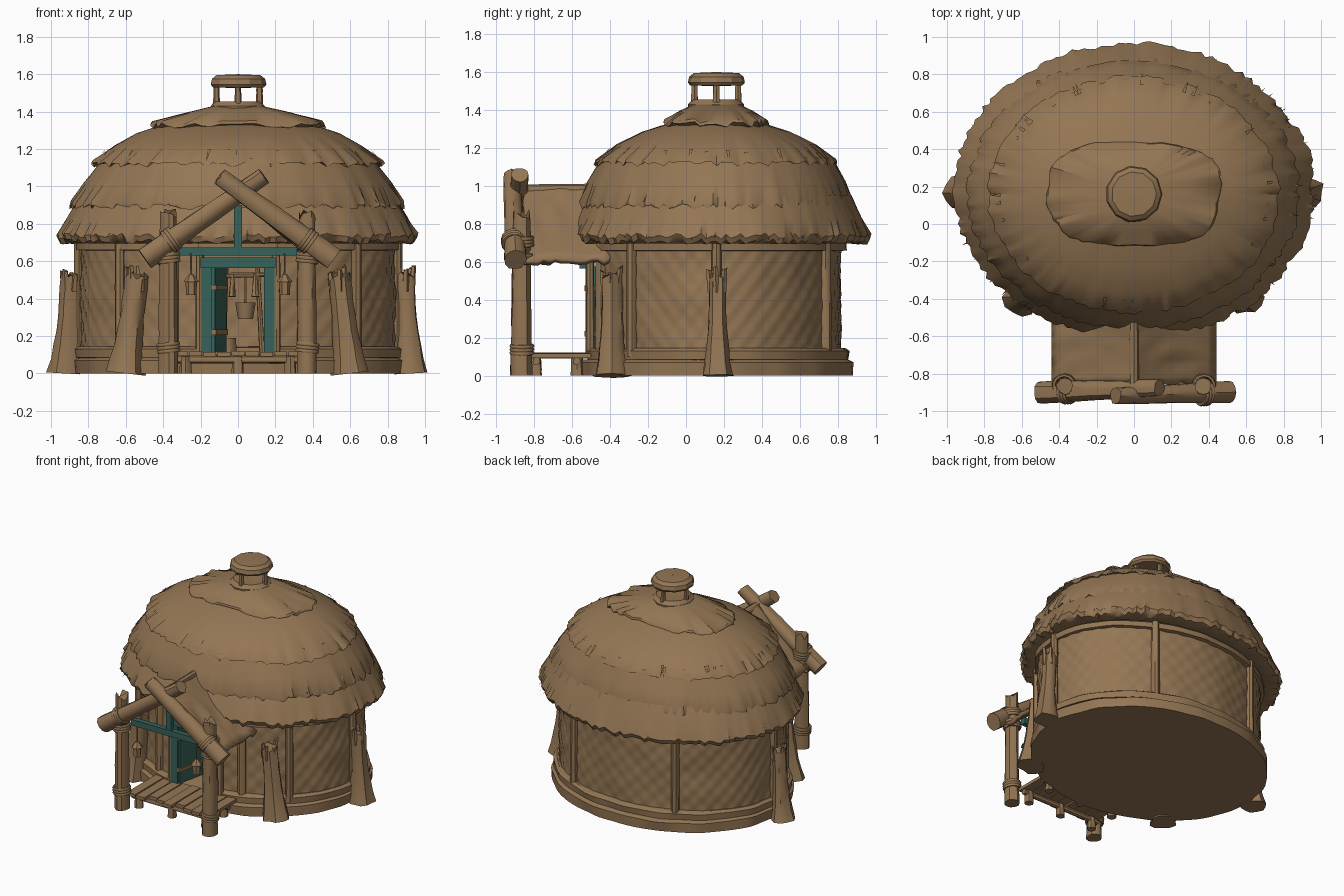
import bpy, bmesh, math, random
from math import pi, sin, cos, radians
from mathutils import Vector, noise

random.seed(4)
if "Cube" in bpy.data.objects:
    bpy.data.objects.remove(bpy.data.objects["Cube"], do_unlink=True)

CY = 0.16  # centre of the round house


def material(name, rgb):
    m = bpy.data.materials.new(name)
    m.use_nodes = True
    m.diffuse_color = (*rgb, 1)
    m.node_tree.nodes["Principled BSDF"].inputs["Base Color"].default_value = (*rgb, 1)
    return m


BROWN = material("warm brown", (0.295, 0.18, 0.088))
TEAL = material("painted teal", (0.038, 0.122, 0.103))


def finish(name, bm, mat=BROWN, angle=40):
    bmesh.ops.recalc_face_normals(bm, faces=bm.faces)
    me = bpy.data.meshes.new(name)
    bm.to_mesh(me)
    bm.free()
    me.materials.append(mat)
    ob = bpy.data.objects.new(name, me)
    bpy.context.collection.objects.link(ob)
    bpy.ops.object.select_all(action='DESELECT')
    ob.select_set(True)
    bpy.context.view_layer.objects.active = ob
    if angle:
        bpy.ops.object.shade_smooth_by_angle(angle=radians(angle))
    return ob


def skin(bm, rings, closed=True, caps=False):
    """Bridge rows of points with quads."""
    rows = [[bm.verts.new(p) for p in ring] for ring in rings]
    n = len(rows[0])
    for a, b in zip(rows, rows[1:]):
        for i in range(n if closed else n - 1):
            j = (i + 1) % n
            bm.faces.new((a[i], a[j], b[j], b[i]))
    if caps:
        bm.faces.new(rows[0])
        bm.faces.new(rows[-1])


def oval(name, rows, n=96, start=0, sweep=360, rough=0.0, ragged=(), weave=0.0,
         square=1.0, angle=40, cy=CY, front=1.0):
    """Sweep (x radius, y radius, z) rows round the house; front stretches the -y half."""
    closed = sweep == 360
    bm = bmesh.new()
    fringe = [random.uniform(-1, 1) for _ in range(n + 1)]
    rings = []
    for k, (rx, ry, z) in enumerate(rows):
        ring = []
        for i in range(n if closed else n + 1):
            a = radians(start + sweep * i / n)
            c, s = [math.copysign(abs(t) ** square, t) for t in (cos(a), sin(a))]
            p = Vector((rx * c, ry * s * (front if s < 0 else 1), z))
            f = 1 + rough * noise.noise(p * 6) + weave * sin(i * pi / 3) * sin(k * pi / 3)
            if k in ragged:
                f += fringe[i] * 0.017
                p.z += fringe[(i * 7) % n] * 0.016
            ring.append((p.x * f, p.y * f + cy, p.z))
        rings.append(ring)
    skin(bm, rings, closed)
    return finish(name, bm, angle=angle)


def log(name, p, q, r0, r1, sides=10, jag=0.0, rough=0.08, rings=6, flare=0.0):
    """Rough tapered timber from p to q; jag splinters the far end, flare spreads the foot."""
    p, q = Vector(p), Vector(q)
    d = (q - p).normalized()
    turn = d.to_track_quat('Z', 'Y')
    bm = bmesh.new()
    ribs = [random.uniform(-rough, rough) for _ in range(sides)]
    out = []
    for k in range(rings):
        t = k / (rings - 1)
        r = r0 + (r1 - r0) * t + flare * (1 - t) ** 3
        ring = []
        for i in range(sides):
            a = 2 * pi * i / sides
            f = r * (1 + ribs[i] + random.uniform(-rough, rough) * 0.4)
            v = p.lerp(q, t) + turn @ Vector((f * cos(a), f * sin(a), 0))
            if k == rings - 1:
                v += d * jag * random.uniform(-1, 0.6)
            ring.append(v)
        out.append(ring)
    skin(bm, out, caps=True)
    return finish(name, bm)


def box(name, loc, size, mat=BROWN, turn=0.0):
    bm = bmesh.new()
    bmesh.ops.create_cube(bm, size=1)
    bmesh.ops.scale(bm, vec=size, verts=bm.verts)
    ob = finish(name, bm, mat, 0)
    ob.location = loc
    ob.rotation_euler.z = turn


def rope(name, centre, axis, r):
    """Three coils wound round an axis."""
    axis = Vector(axis).normalized()
    for k in range(3):
        bpy.ops.mesh.primitive_torus_add(location=Vector(centre) + axis * k * 0.018,
                                         rotation=axis.to_track_quat('Z', 'Y').to_euler(),
                                         major_radius=r, minor_radius=0.011,
                                         major_segments=14, minor_segments=6)
        ob = bpy.context.object
        ob.name = f"{name}_{k}"
        ob.data.materials.append(BROWN)
        bpy.ops.object.shade_smooth_by_angle(angle=radians(60))


# Foundation, floor and the two timber hoops
oval("foundation", [(0.001, 0.001, 0), (0.87, 0.725, 0), (0.875, 0.73, 0.07), (0.85, 0.70, 0.085),
                    (0.001, 0.001, 0.1)], rough=0.02)
DOOR, SPAN = -90 + 14, 360 - 28
oval("lower_hoop", [(0.83, 0.64, 0.08), (0.865, 0.70, 0.085), (0.87, 0.705, 0.13),
                    (0.85, 0.68, 0.145), (0.82, 0.63, 0.14)], start=DOOR, sweep=SPAN, rough=0.02)
oval("upper_hoop", [(0.82, 0.64, 0.655), (0.862, 0.685, 0.66), (0.862, 0.685, 0.70),
                    (0.82, 0.64, 0.71)], start=DOOR, sweep=SPAN, rough=0.015)

# Woven wall, open at the doorway
oval("woven_wall", [(0.84, 0.655, 0.1 + 0.6 * k / 30) for k in range(31)], n=240,
     start=DOOR, sweep=SPAN, weave=0.006, rough=0.012, angle=70)
oval("wall_above_door", [(0.84, 0.655, 0.6), (0.84, 0.655, 0.78)], n=8,
     start=-90 - 14, sweep=28)

# Upright wall timbers
for a in (0, 60, 120, 180, -42, -138, -66, -114):
    x, y = 0.85 * cos(radians(a)), CY + 0.665 * sin(radians(a))
    log("wall_post", (x, y, 0.1), (x, y, 0.71), 0.03, 0.028, 8)

# Thatch tiers, lowest first, each with a ragged lip
oval("thatch_lower", [(0.82, 0.63, 0.72), (0.90, 0.72, 0.695), (0.945, 0.765, 0.705),
                      (0.96, 0.78, 0.735), (0.915, 0.745, 0.83), (0.84, 0.685, 0.95)],
     n=190, rough=0.015, ragged=(2, 3), cy=0.185, front=1.02)
oval("thatch_middle", [(0.83, 0.66, 0.91), (0.885, 0.71, 0.89), (0.885, 0.71, 0.91),
                       (0.82, 0.67, 1.02), (0.72, 0.60, 1.15)],
     n=170, rough=0.018, ragged=(1, 2), cy=0.17, front=1.03)
oval("thatch_upper", [(0.70, 0.58, 1.13), (0.775, 0.63, 1.115), (0.765, 0.625, 1.13),
                      (0.66, 0.52, 1.22), (0.54, 0.39, 1.285), (0.40, 0.25, 1.33)],
     n=140, rough=0.02, ragged=(1, 2), front=1.01)
oval("thatch_crown", [(0.38, 0.22, 1.31), (0.46, 0.275, 1.325), (0.45, 0.27, 1.34),
                      (0.28, 0.19, 1.395), (0.13, 0.12, 1.43), (0.001, 0.001, 1.44)],
     n=64, rough=0.05, ragged=(1, 2), square=0.7)

# Loose straw tufts lying on the thatch
bm = bmesh.new()
for _ in range(130):
    a = random.uniform(0, 2 * pi)
    rx, ry, z = random.choice([(0.965, 0.785, 0.725), (0.89, 0.715, 0.90), (0.765, 0.625, 1.125)])
    side = Vector((-sin(a), cos(a), 0)) * 0.01
    tip = Vector((rx * cos(a), ry * sin(a) + CY + 0.01, z + random.uniform(-0.015, 0.01)))
    root = tip + Vector((-cos(a) * 0.05, -sin(a) * 0.05, 0.065))
    tip += Vector((cos(a), sin(a), 0)) * random.uniform(0, 0.02)
    bm.faces.new([bm.verts.new(v) for v in (root - side, root + side, tip)])
finish("straw_tufts", bm, angle=0)

# Smoke vent
oval("vent_collar", [(0.14, 0.14, 1.39), (0.145, 0.145, 1.43), (0.12, 0.12, 1.455),
                     (0.001, 0.001, 1.45)], n=14, rough=0.1)
for k in range(4):
    x, y = 0.115 * cos(k * pi / 2), CY + 0.115 * sin(k * pi / 2)
    log("vent_post", (x, y, 1.43), (x, y, 1.54), 0.02, 0.017, 6)
oval("vent_cap", [(0.001, 0.001, 1.525), (0.14, 0.14, 1.53), (0.152, 0.152, 1.545),
                  (0.145, 0.145, 1.575), (0.12, 0.12, 1.595), (0.001, 0.001, 1.60)], n=11, angle=30)

# Splintered buttress stumps
for s in (-1, 1):
    for bx, tx, y, r in ((0.60, 0.54, -0.39, 0.055), (0.925, 0.895, 0.165, 0.048)):
        log("buttress_stump", (s * bx, y, 0), (s * tx, y, 0.53), r, r, 12, 0.03, 0.14, 8, 0.04)
        for k in range(5):
            a = k * 1.26 + s
            x, v = s * tx + r * 0.7 * cos(a), y + r * 0.7 * sin(a)
            log("buttress_splinter", (x, v, 0.44), (x + 0.012 * cos(a), v + 0.012 * sin(a),
                random.uniform(0.53, 0.58)), 0.02, 0.014, 5, 0.015)

# Porch posts with rope bindings
for s in (-1, 1):
    x = s * 0.37
    log("porch_post", (x, -0.865, 0), (x, -0.865, 0.86), 0.055, 0.045, 12, 0.035, 0.1, 9)
    for z in (0.12, 0.60, 0.69):
        rope("rope_binding", (x, -0.865, z), (0.1 * s, 0, 1), 0.055)
    log("door_side_post", (s * 0.205, -0.505, 0.1), (s * 0.205, -0.505, 0.66), 0.025, 0.022, 8)

# Crossed gable logs, bound at the posts
for name, p, q in (("gable_log_left", Vector((-0.50, -0.90, 0.615)), Vector((0.14, -0.875, 1.06))),
                   ("gable_log_right", Vector((0.51, -0.90, 0.61)), Vector((-0.10, -0.92, 1.05)))):
    log(name, p, q, 0.06, 0.045, 12, 0.01, rings=8)
    rope(name + "_rope", p.lerp(q, 0.2), q - p, 0.06)
log("ridge_log", (0, -0.92, 0.98), (0, -0.45, 0.985), 0.028, 0.025, 8)

# Porch roof: a gabled sheet of thatch
bm = bmesh.new()
rings = []
for j in range(15):
    y = -0.85 + 0.45 * j / 14
    ring = []
    for i in range(-10, 11):
        t = abs(i) / 10
        edge = random.uniform(-0.02, 0.01) if t == 1 else 0
        ring.append((i * 0.044, y + (random.uniform(-0.012, 0.012) if j == 0 else 0),
                     1.005 - 0.385 * t - 0.015 * sin(pi * t) + edge
                     + 0.02 * noise.noise(Vector((i * 0.5, y * 14, 0)))))
    rings.append(ring)
skin(bm, rings, closed=False)
sheet = finish("porch_thatch", bm, angle=50)
sheet.modifiers.new("Thickness", 'SOLIDIFY').thickness = 0.03

# Porch deck on stubs
for k in range(9):
    front = random.uniform(-0.86, -0.80)
    box("deck_plank", ((k - 4) * 0.076, (front - 0.50) / 2, 0.105 + random.uniform(-0.004, 0.004)),
        (0.07, -0.50 - front, 0.024))
for y in (-0.79, -0.575):
    log("deck_beam", (-0.33, y, 0.075), (0.33, y, 0.075), 0.02, 0.02, 8)
    for x in (-0.28, 0, 0.28):
        log("deck_stub", (x, y, 0), (x, y, 0.09), 0.032, 0.028, 8)

# Painted door frame, open door and gable truss
for s in (-1, 1):
    box("door_jamb", (s * 0.167, -0.51, 0.355), (0.058, 0.04, 0.49), TEAL)
box("door_lintel", (0, -0.535, 0.592), (0.40, 0.055, 0.055), TEAL)
box("truss_beam", (0, -0.815, 0.652), (0.63, 0.04, 0.045), TEAL)
box("truss_king_post", (0, -0.815, 0.785), (0.042, 0.036, 0.23), TEAL)
TURN = radians(78)
box("door_leaf", (-0.105, -0.37, 0.345), (0.30, 0.025, 0.46), TEAL, TURN)
for z in (0.22, 0.46):
    box("door_strap", (-0.098, -0.385, z), (0.30, 0.026, 0.028), BROWN, TURN)

# Hanging lanterns
for s in (-1, 1):
    x, y = s * 0.25, -0.855
    log("lantern_cord", (x, y, 0.52), (x, y, 0.64), 0.005, 0.005, 5, rings=2)
    log("lantern_roof", (x, y, 0.49), (x, y, 0.53), 0.042, 0.012, 6, rings=2, rough=0)
    log("lantern_body", (x, y, 0.42), (x, y, 0.49), 0.027, 0.031, 6, rings=2, rough=0)

# Things inside: hearth rack, kettle and stools
for x in (-0.08, 0.13):
    log("rack_leg", (x, -0.1, 0.09), (x * 0.8, -0.1, 0.58), 0.016, 0.013, 7)
log("rack_bar", (-0.16, -0.1, 0.52), (0.18, -0.1, 0.53), 0.015, 0.013, 7)
log("kettle", (0.04, -0.1, 0.29), (0.04, -0.1, 0.38), 0.04, 0.055, 12, rough=0, rings=4)
log("kettle_cord", (0.04, -0.1, 0.38), (0.04, -0.1, 0.53), 0.006, 0.006, 5, rings=2)
for x in (-0.03, 0.09):
    log("dried_bundle", (x, -0.12, 0.41), (x, -0.11, 0.53), 0.022, 0.008, 7, rough=0.2)
    log("stool", (x * 2, 0.05, 0.09), (x * 2, 0.05, 0.19), 0.05, 0.045, 10)
